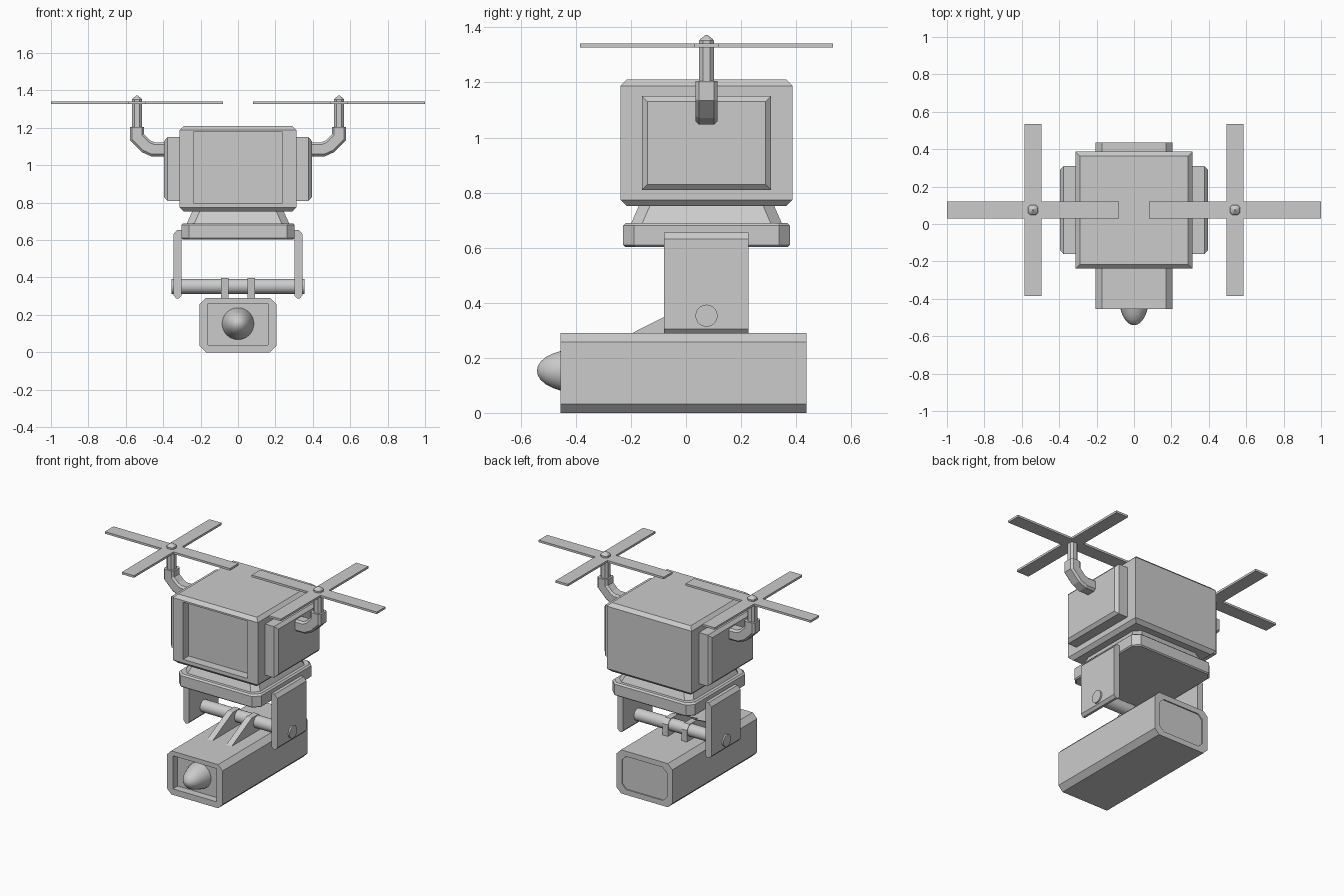
import bpy, bmesh, math
from mathutils import Vector

if "Cube" in bpy.data.objects:
    bpy.data.objects.remove(bpy.data.objects["Cube"])

YC = 0.0745  # y centre of head, axle and rotors


def loft(name, rings, smooth=False):
    """Skin equal-length rings of 3D points and cap both ends."""
    bm = bmesh.new()
    vs = [[bm.verts.new(p) for p in r] for r in rings]
    n = len(vs[0])
    for a, b in zip(vs, vs[1:]):
        for i in range(n):
            j = (i + 1) % n
            bm.faces.new((a[i], a[j], b[j], b[i]))
    bm.faces.new(vs[0])
    bm.faces.new(vs[-1])
    bmesh.ops.recalc_face_normals(bm, faces=bm.faces)
    me = bpy.data.meshes.new(name)
    bm.to_mesh(me)
    bm.free()
    ob = bpy.data.objects.new(name, me)
    bpy.context.collection.objects.link(ob)
    if smooth:
        bpy.ops.object.select_all(action='DESELECT')
        ob.select_set(True)
        bpy.context.view_layer.objects.active = ob
        bpy.ops.object.shade_smooth_by_angle(angle=math.radians(40))
    return ob


def rect(a, b, c=0):
    """2D rectangle with half sizes a, b and corner cut c."""
    if not c:
        return [(-a, -b), (a, -b), (a, b), (-a, b)]
    return [(-a + c, -b), (a - c, -b), (a, -b + c), (a, b - c),
            (a - c, b), (-a + c, b), (-a, b - c), (-a, -b + c)]


def circle(r, n, turn=0):
    return [(r * math.cos(turn + 2 * math.pi * i / n),
             r * math.sin(turn + 2 * math.pi * i / n)) for i in range(n)]


def flat(pts, z, x=0.0, y=YC):       # ring lying in xy
    return [(x + u, y + v, z) for u, v in pts]


def upright(pts, y, z):              # ring standing in xz
    return [(u, y, z + v) for u, v in pts]


def sideways(pts, x, z, y=YC):       # ring standing in yz
    return [(x, y + u, z + v) for u, v in pts]


def cut(ob, cutter):
    """Boolean difference, applied."""
    m = ob.modifiers.new("cut", 'BOOLEAN')
    m.object, m.operation, m.solver = cutter, 'DIFFERENCE', 'EXACT'
    dg = bpy.context.evaluated_depsgraph_get()
    ob.data = bpy.data.meshes.new_from_object(ob.evaluated_get(dg))
    ob.modifiers.clear()
    bpy.data.objects.remove(cutter)


# Camera housing: cut-corner tube, deep front recess, shallow rear panel
housing = loft("camera_housing", [upright(rect(.205, .145, .033), y, .145) for y in (-.455, .437)])
cut(housing, loft("cutter", [upright(rect(.16, .11), y, .15) for y in (-.6, -.405)]))
cut(housing, loft("cutter", [upright(rect(.165, .11, .03), y, .145) for y in (.429, .5)]))

# Lens
lens = [(.086, -.40), (.083, -.42), (.072, -.455), (.062, -.485), (.049, -.51),
        (.033, -.528), (.017, -.538), (.003, -.541)]
loft("lens", [upright(circle(r, 32), y, .153) for r, y in lens], True)

# Hinge: axle, fins on the housing, side plates
loft("axle", [sideways(circle(.04, 32), x, .353) for x in (-.355, .355)], True)
fin = [(-.205, .285), (.015, .397), (.09, .397), (.12, .367), (.12, .285)]
plate = [(.303, .302), (.315, .288), (.33, .288), (.345, .305),
         (.345, .632), (.325, .655), (.303, .655)]
for s, side in ((-1, "left"), (1, "right")):
    loft(side + "_hinge_fin", [[(s * x, y, z) for y, z in fin] for x in (.05, .09)])
    loft(side + "_side_plate", [[(s * x, y, z) for x, z in plate] for y in (-.08, .227)])

# Base plate and tapered neck
loft("base_plate", [flat(rect(.296, .296, .038), .603), flat(rect(.303, .303, .04), .61),
                    flat(rect(.303, .303, .04), .68), flat(rect(.293, .293, .038), .69)])
loft("neck", [flat(rect(.275, .275, .04), .685), flat(rect(.24, .24, .04), .765)])

# Head box with bevelled top and bottom, recessed front
head = loft("head_box", [flat(rect(a, a), z) for a, z in
                         ((.29, .752), (.312, .774), (.312, 1.188), (.29, 1.21))])
cut(head, loft("cutter", [upright(rect(.238, .19), y, .987) for y in (-.4, -.178)]))

# Rotor assemblies, one per side
path = [(.38, 1.085), (.455, 1.085), (.492, 1.102), (.54, 1.15), (.54, 1.205)]
for s, side in ((-1, "left"), (1, "right")):
    loft(side + "_pad", [sideways(rect(.235 - c, .17 - c), s * x, .98)
                         for x, c in ((.30, 0), (.377, 0), (.395, .02))])

    # Bent arm: cut-corner square swept along the path with mitred joints
    pts = [Vector(p) for p in path]
    rings = []
    for i, p in enumerate(pts):
        d0 = (p - pts[max(i - 1, 0)]) if i else pts[1] - p
        d1 = (pts[i + 1] - p) if i + 1 < len(pts) else d0
        d0, d1 = d0.normalized(), d1.normalized()
        t = (d0 + d1).normalized()
        nrm = Vector((-t.y, t.x)) / t.dot(d0)
        rings.append([(s * (p.x + nrm.x * v), YC + u, p.y + nrm.y * v)
                      for u, v in rect(.04, .038, .012)])
    loft(side + "_arm", rings)

    # Shaft with pointed cap
    loft(side + "_shaft", [flat(rect(r, r, r * .5), z, s * .54) for r, z in
                           ((.027, 1.19), (.027, 1.352), (.022, 1.358), (.003, 1.373))])

    # Four-blade rotor as one cross outline
    w, l = .045, .46
    cross = [(l, -w), (l, w), (w, w), (w, l), (-w, l), (-w, w),
             (-l, w), (-l, -w), (-w, -w), (-w, -l), (w, -l), (w, -w)]
    loft(side + "_rotor", [flat(cross, z, s * .54) for z in (1.327, 1.341)])
